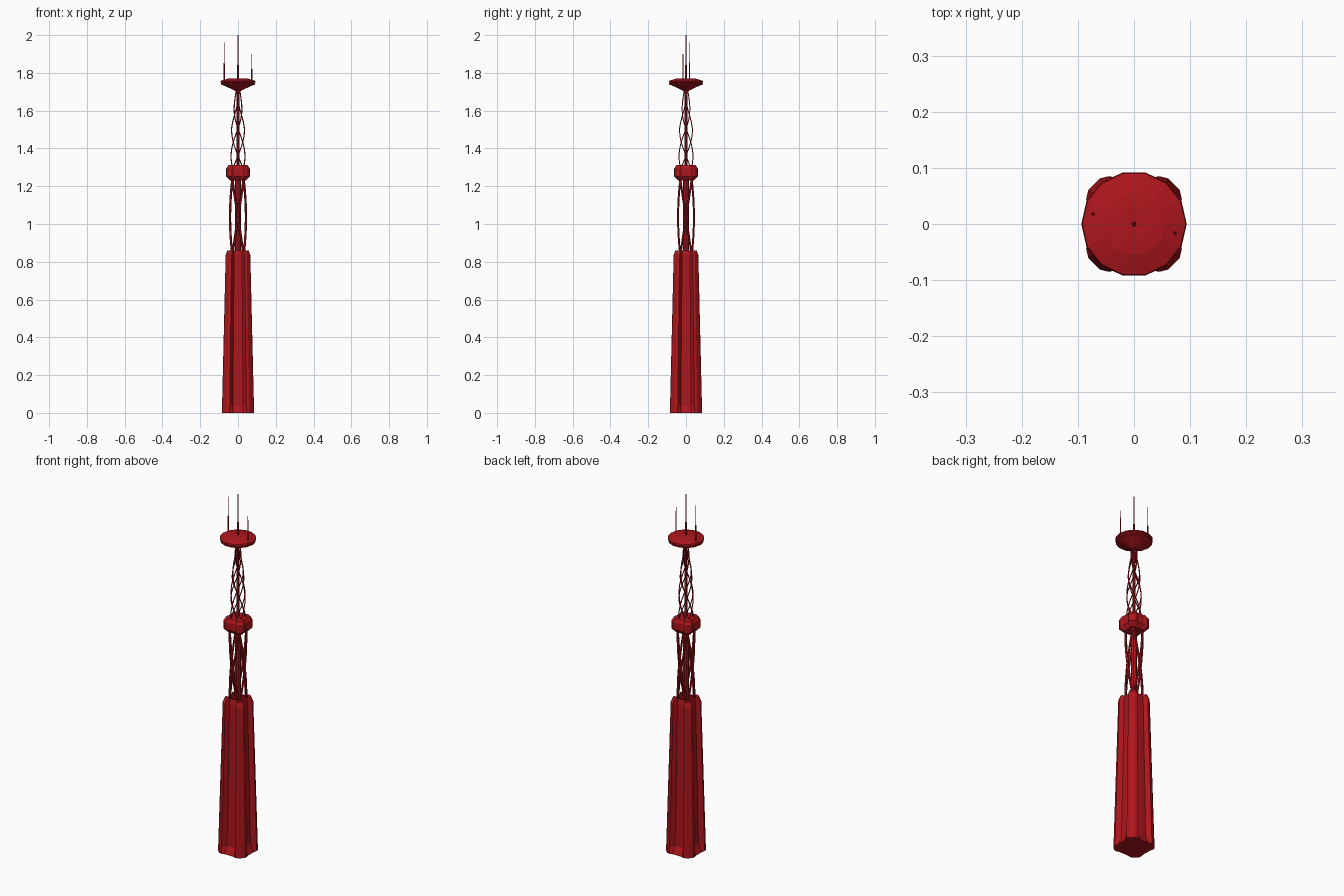
import bpy, bmesh
from math import sin, cos, pi, radians

if "Cube" in bpy.data.objects:
    bpy.data.objects.remove(bpy.data.objects["Cube"])

red = bpy.data.materials.new("dark_red")
red.diffuse_color = (0.42, 0.008, 0.012, 1)
red.use_nodes = True
red.node_tree.nodes["Principled BSDF"].inputs["Base Color"].default_value = red.diffuse_color


def add_rings(bm, rings):
    """Skin a stack of closed rings and cap both ends."""
    vs = [[bm.verts.new(p) for p in r] for r in rings]
    for a, b in zip(vs, vs[1:]):
        n = len(a)
        for i in range(n):
            j = (i + 1) % n
            bm.faces.new((a[i], a[j], b[j], b[i]))
    bm.faces.new(vs[0][::-1])
    bm.faces.new(vs[-1])


def finish(bm, name):
    bmesh.ops.recalc_face_normals(bm, faces=bm.faces)
    me = bpy.data.meshes.new(name)
    bm.to_mesh(me)
    bm.free()
    me.materials.append(red)
    ob = bpy.data.objects.new(name, me)
    bpy.context.collection.objects.link(ob)
    return ob


def lathe(name, profile, sides, x=0, y=0):
    bm = bmesh.new()
    add_rings(bm, [[(x + r * cos(2 * pi * i / sides), y + r * sin(2 * pi * i / sides), z)
                    for i in range(sides)] for r, z in profile])
    return finish(bm, name)


def cross_ring(z, s, depth):
    """Four chamfered corner legs with a recess in each side."""
    quarter = [(depth, -0.028), (depth, 0.028), (0.087, 0.045), (0.083, 0.062),
               (0.062, 0.083), (0.045, 0.087)]
    ring = []
    for k in range(4):
        c, sn = round(cos(k * pi / 2)), round(sin(k * pi / 2))
        ring += [(s * (x * c - y * sn), s * (x * sn + y * c), z) for x, y in quarter]
    return ring


def cross_loft(name, sections):
    bm = bmesh.new()
    add_rings(bm, [cross_ring(*s) for s in sections])
    return finish(bm, name)


def strands(name, z0, z1, turn, radius, thick, steps):
    """Four strands in each direction, winding from the diagonals."""
    bm = bmesh.new()
    for k in range(4):
        for d in (-1, 1):
            rings = []
            for i in range(steps + 1):
                t = i / steps
                a = pi / 4 + k * pi / 2 + d * turn * t
                r = radius(t)
                rings.append([(r * cos(a) + thick * cos(q * pi / 3),
                               r * sin(a) + thick * sin(q * pi / 3),
                               z0 + (z1 - z0) * t) for q in range(6)])
            add_rings(bm, rings)
    return finish(bm, name)


# Fluted main shaft with sloped feet and an open top
cross_loft("main_shaft", [(0, 0.98, 0.082), (0.04, 0.97, 0.06), (0.835, 0.75, 0.06),
                          (0.86, 0.65, 0.06), (0.86, 0.5, 0.06), (0.835, 0.46, 0.06)])

# Middle pod
cross_loft("middle_pod", [(1.23, 0.48, 0.08), (1.252, 0.72, 0.078), (1.292, 0.72, 0.078),
                          (1.312, 0.58, 0.08)])

# Central columns
lathe("lower_core", [(0.015, 0.82), (0.015, 1.25)], 8)
lathe("upper_core", [(0.008, 1.29), (0.007, 1.72)], 8)

# Twisting lattice strands
strands("lower_lattice", 0.83, 1.24, radians(90), lambda t: 0.042, 0.006, 12)
strands("upper_lattice", 1.29, 1.72, radians(270),
        lambda t: 0.038 - 0.008 * t if t < 0.5 else 0.034 - 0.048 * (t - 0.5), 0.003, 30)

# Top disc
lathe("top_disc", [(0.010, 1.703), (0.035, 1.715), (0.075, 1.733), (0.091, 1.738), (0.091, 1.745),
                   (0.087, 1.747), (0.094, 1.751), (0.092, 1.758), (0.055, 1.769), (0.03, 1.771)], 14)

# Antennas
for name, x, y, mid, top, r in (("centre_antenna", 0, 0, 1.84, 2.0, 0.0048),
                                ("left_antenna", -0.073, 0.018, 1.85, 1.96, 0.003),
                                ("right_antenna", 0.073, -0.016, 1.82, 1.90, 0.003)):
    lathe(name, [(r, 1.75), (r, mid), (r * 0.6, mid + 0.005), (r * 0.5, top)], 8, x, y)
